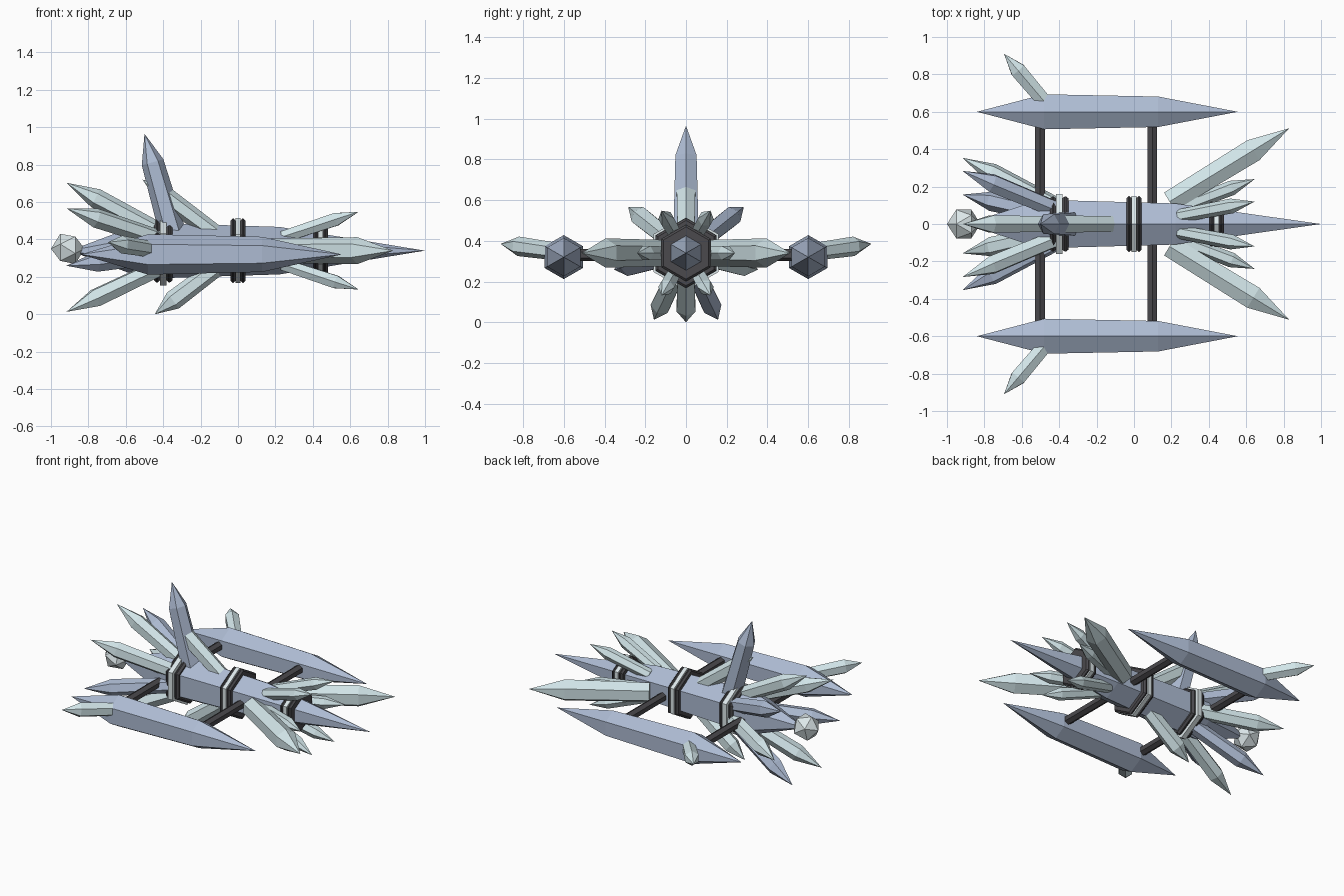
import bpy, bmesh, math
from mathutils import Vector

if "Cube" in bpy.data.objects:
    bpy.data.objects.remove(bpy.data.objects["Cube"])

CZ = 0.34  # height of the ship's long axis


def material(name, rgb):
    m = bpy.data.materials.new(name)
    m.diffuse_color = (*rgb, 1)
    m.use_nodes = True
    m.node_tree.nodes["Principled BSDF"].inputs["Base Color"].default_value = m.diffuse_color
    return m


BLUE = material("slate_blue", (0.42, 0.50, 0.65))
ICE = material("pale_ice", (0.64, 0.78, 0.81))
PALE = material("pale_trim", (0.72, 0.80, 0.82))
DARK = material("dark_metal", (0.07, 0.068, 0.075))


def finish(bm, name, mat):
    bmesh.ops.recalc_face_normals(bm, faces=bm.faces)
    mesh = bpy.data.meshes.new(name)
    bm.to_mesh(mesh)
    bm.free()
    mesh.materials.append(mat)
    ob = bpy.data.objects.new(name, mesh)
    bpy.context.collection.objects.link(ob)
    return ob


def loft(name, a, b, profile, mat, up=(0, 0, 1), sides=6):
    """Hexagonal solid from a to b; profile = (fraction, radius), radius 0 is a point.
    One corner of every section faces the up direction."""
    a, b, up = Vector(a), Vector(b), Vector(up)
    d = (b - a).normalized()
    u = (up - d * up.dot(d)).normalized()
    v = d.cross(u)
    bm = bmesh.new()
    rings = []
    for t, r in profile:
        c = a.lerp(b, t)
        n = sides if r else 1
        rings.append([bm.verts.new(c + r * (u * math.cos(k * math.tau / n) + v * math.sin(k * math.tau / n)))
                      for k in range(n)])
    for p, q in zip(rings, rings[1:]):
        for k in range(sides):
            j = (k + 1) % sides
            ids = [p[k % len(p)], p[j % len(p)], q[j % len(q)], q[k % len(q)]]
            bm.faces.new(list(dict.fromkeys(ids)))
    for ring in (rings[0], rings[-1]):
        if len(ring) > 1:
            bm.faces.new(ring)
    return finish(bm, name, mat)


def spike(name, a, b, r, mat, up=(0, 0, 1), base=0.9):
    return loft(name, a, b, [(0, r * base), (0.7, r), (1, 0)], mat, up)


# Main hull: long crystal pointed at both ends
loft("hull", (-0.9, 0, CZ), (1.0, 0, CZ), [(0, 0), (0.21, 0.15), (0.59, 0.127), (1, 0)], BLUE)

# Banded collars around the hull
for label, x, w, r, trim in (("rear", -0.4, 0.05, 0.17, 0.185), ("middle", 0, 0.04, 0.172, 0.174),
                             ("front", 0.44, 0.04, 0.14, 0.142)):
    for side in (-1, 1):
        c = x + side * w * 0.66
        h = w * 0.34
        loft(f"{label}_collar_band", (c - h, 0, CZ), (c + h, 0, CZ),
             [(0, r - 0.012), (0.4, r), (0.6, r), (1, r - 0.012)], DARK)
    h = w * 0.33
    loft(f"{label}_collar_trim", (x - h, 0, CZ), (x + h, 0, CZ), [(0, trim), (1, trim)], PALE)

# Cross struts joining the pods
for label, x in (("rear", -0.503), ("front", 0.098)):
    loft(f"{label}_strut", (x, -0.56, 0.33), (x, 0.56, 0.33), [(0, 0.03), (1, 0.03)], DARK)

# Side pods, pod fins and forward wings
for label, s in (("right", -1), ("left", 1)):
    loft(f"{label}_pod", (-0.84, 0.6 * s, 0.32), (0.555, 0.6 * s, 0.32),
         [(0, 0), (0.258, 0.108), (0.695, 0.094), (1, 0)], BLUE)
    spike(f"{label}_pod_fin", (-0.45, 0.62 * s, 0.345), (-0.695, 0.91 * s, 0.385), 0.048, ICE)
    spike(f"{label}_wing", (0.19, 0.12 * s, CZ), (0.83, 0.512 * s, CZ), 0.072, ICE, up=(0, 0, 1))

# Dorsal fin with a smaller spike, and a matching keel spike
loft("dorsal_fin", (-0.345, 0, 0.42), (-0.5, 0, 0.965), [(0, 0.072), (0.72, 0.06), (1, 0)], BLUE, up=(1, 0, 0))
spike("dorsal_spike", (-0.12, 0, 0.43), (-0.51, 0, 0.72), 0.053, ICE, up=(0, 0, 1))
spike("keel_spike", (-0.12, 0, 0.245), (-0.445, 0, 0.0), 0.053, ICE, up=(0, 0, 1))

# Tail burst: seven spikes in alternating colours
for i in range(7):
    t = math.radians(90) + i * math.tau / 7
    rad = Vector((0, -math.cos(t + math.pi) * -1, math.sin(t)))
    c = Vector((0, 0, CZ))
    spike("tail_spike", c + rad * 0.09 + Vector((-0.4, 0, 0)), c + rad * 0.363 + Vector((-0.917, 0, 0)),
          0.053, BLUE if i % 2 else ICE, up=rad)

# Nose burst: six small spikes
for i in range(6):
    t = i * math.tau / 6
    rad = Vector((0, math.cos(t), math.sin(t)))
    c = Vector((0, 0, CZ))
    spike("nose_spike", c + rad * 0.085 + Vector((0.24, 0, 0)), c + rad * 0.24 + Vector((0.645, 0, 0)),
          0.04, ICE, up=rad)

# Faceted tail core
bm = bmesh.new()
bmesh.ops.create_icosphere(bm, subdivisions=1, radius=0.09)
core = finish(bm, "tail_core", PALE)
core.location = (-0.895, 0, 0.35)
core.rotation_euler = (0, math.radians(90), 0)
lo = min((core.rotation_euler.to_matrix() @ v.co).x for v in core.data.vertices)
core.location.x = -1.0 - lo
